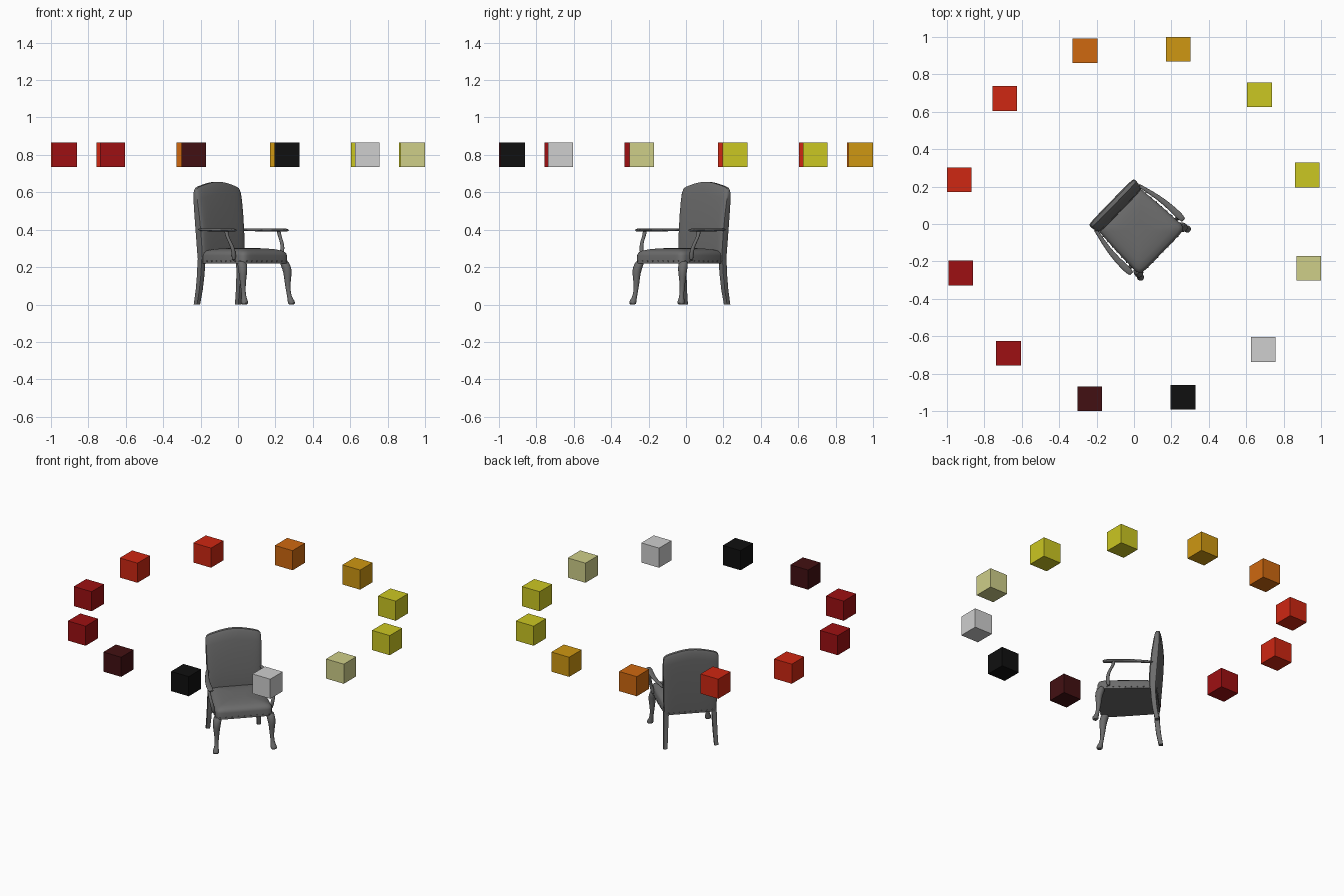
import bpy, bmesh, math
from mathutils import Vector

if "Cube" in bpy.data.objects:
    bpy.data.objects.remove(bpy.data.objects["Cube"])

TURN = math.radians(45.8)   # the chair faces a front corner


def material(name, rgb):
    mat = bpy.data.materials.new(name)
    mat.use_nodes = True
    mat.diffuse_color = (*rgb, 1)
    mat.node_tree.nodes["Principled BSDF"].inputs["Base Color"].default_value = (*rgb, 1)
    return mat


GREY = material("chair grey", (.15, .15, .15))
BLACK = material("black", (.005, .005, .005))
LIGHT = material("light grey", (.62, .62, .62))
PALE = material("pale yellow", (.62, .62, .25))
YELLOW = material("yellow", (.6, .57, .016))
AMBER = material("amber", (.62, .31, .006))
ORANGE = material("orange", (.62, .14, .005))
RED = material("red", (.62, .02, .006))
DARK_RED = material("dark red", (.34, .005, .006))
MAROON = material("maroon", (.055, .005, .006))


def finish(name, bm, mat, turn=0):
    bmesh.ops.recalc_face_normals(bm, faces=bm.faces)
    mesh = bpy.data.meshes.new(name)
    bm.to_mesh(mesh)
    bm.free()
    mesh.materials.append(mat)
    obj = bpy.data.objects.new(name, mesh)
    obj.rotation_euler.z = turn
    bpy.context.collection.objects.link(obj)
    return obj


def section(a, b, power, n):
    """Rounded rectangle outline, mirrored about its long axis."""
    pts = []
    for i in range(n):
        c = math.cos(math.tau * i / n)
        h = max(0, 1 - abs(c) ** power) ** (1 / power)
        pts.append((a * c, b * h * (1 if 2 * i < n else -1)))
    return pts


def loft(name, rings, subdivide=0):
    """Skin a list of equal rings and close both ends."""
    bm = bmesh.new()
    loops = [[bm.verts.new(p) for p in ring] for ring in rings]
    n = len(loops[0])
    for low, high in zip(loops, loops[1:]):
        for i in range(n):
            j = (i + 1) % n
            bm.faces.new((low[i], low[j], high[j], high[i]))
    for loop in (loops[0], loops[-1]):
        for i in range(n // 2):
            quad = [loop[i], loop[i + 1], loop[n - i - 1], loop[(n - i) % n]]
            bm.faces.new(list(dict.fromkeys(quad)))
    obj = finish(name, bm, GREY, TURN)
    if subdivide:
        obj.modifiers.new("smooth", "SUBSURF").levels = subdivide
        obj.modifiers["smooth"].render_levels = subdivide
    return obj


def column(name, side, path, power=2, n=10):
    """Upright limb through (x, y, z, radius) stations."""
    rings = [[(side * x + u, y + v, z) for u, v in section(r, r, power, n)]
             for x, y, z, r in path]
    return loft(name, rings, 1 if power == 2 else 0)


# Upholstered seat: straight apron and domed cushion, narrower at the back
SEAT_Y, SEAT_W, SEAT_D = -.04, .17, .175


def seat_point(x, y, z):
    return (x * (1 - .06 * y / SEAT_D), y + SEAT_Y, z)


seat_rings = []
for z, inset in [(.22, 0), (.262, 0), (.276, .004), (.287, .017), (.295, .045),
                 (.3, .085), (.302, .13)]:
    seat_rings.append([seat_point(x, y, z) for x, y in
                       section(SEAT_W - inset, SEAT_D - inset, 10, 40)])
loft("seat", seat_rings)


# Padded back: leans backwards, with an arched crest
def crest(x):
    t = min(1, abs(x) / .172)
    return .625 + .031 * math.cos(t * math.pi / 2) ** 1.3 - .018 * t ** 16


back_rings = []
for u, width, thick in [(0, .163, .024), (.15, .165, .029), (.4, .168, .03),
                        (.65, .171, .028), (.85, .173, .023), (.96, .173, .018),
                        (1, .169, .01)]:
    centre = .125 + .032 * u ** 1.4
    back_rings.append([(x, y + centre, .22 + (crest(x) - .22) * u)
                       for x, y in section(width, thick, 6, 40)])
loft("backrest", back_rings)

for side, label in ((1, "left"), (-1, "right")):
    # Curved front leg with knee, ankle and pad foot
    column(f"{label}_front_leg", side, [
        (.16, -.185, .235, .026), (.168, -.197, .2, .028), (.172, -.204, .17, .024),
        (.171, -.203, .12, .017), (.172, -.207, .075, .0125), (.175, -.214, .04, .013),
        (.179, -.222, .02, .02), (.18, -.224, .008, .021), (.18, -.224, 0, .016)])
    # Squared back leg, splayed backwards
    column(f"{label}_back_leg", side, [
        (.148, .128, .24, .017), (.151, .131, .16, .016), (.154, .139, .08, .015),
        (.158, .153, 0, .0135)], 6, 12)
    # Curved arm post
    column(f"{label}_arm_post", side, [
        (.176, -.142, .235, .012), (.184, -.147, .27, .0125), (.192, -.147, .305, .011),
        (.2, -.13, .34, .01), (.202, -.112, .37, .01), (.2, -.108, .398, .013)])
    # Flat armrest running forward from the back
    arm = []
    for x, y, z, w, h in [(.165, .13, .4, .01, .008), (.176, .08, .4, .011, .008),
                          (.192, .01, .399, .014, .008), (.2, -.07, .399, .017, .009),
                          (.2, -.13, .399, .019, .009), (.2, -.16, .398, .018, .009),
                          (.199, -.177, .397, .011, .006)]:
        arm.append([(side * x + u, y, z + v) for u, v in section(w, h, 2.5, 12)])
    loft(f"{label}_armrest", arm, 1)

# Upholstery studs along the bottom of the apron
bm = bmesh.new()
STUDS = 9
for i in range(STUDS):
    t = (i / (STUDS - 1) * 2 - 1) * .85
    spots = [seat_point(t * SEAT_W, -SEAT_D, .232), (t * .16, .15, .234)]
    spots += [seat_point(s * SEAT_W, t * SEAT_D, .232) for s in (-1, 1)]
    for spot in spots:
        made = bmesh.ops.create_icosphere(bm, subdivisions=1, radius=.004)
        bmesh.ops.translate(bm, verts=made["verts"], vec=Vector(spot))
finish("apron_studs", bm, GREY, TURN)

bpy.ops.object.select_all(action="DESELECT")
for obj in bpy.context.scene.objects:
    if obj.type == "MESH" and obj.active_material == GREY:
        obj.select_set(True)
        bpy.context.view_layer.objects.active = obj
bpy.ops.object.shade_smooth_by_angle(angle=math.radians(40))

# Ring of floating coloured cubes, evenly spaced around the chair
RING = [BLACK, LIGHT, PALE, YELLOW, YELLOW, AMBER, ORANGE, RED, RED,
        DARK_RED, DARK_RED, MAROON]
for i, mat in enumerate(RING):
    angle = math.radians(-74.2 + 30 * i)
    bm = bmesh.new()
    bmesh.ops.create_cube(bm, size=.132)
    bmesh.ops.translate(bm, verts=bm.verts, vec=Vector(
        (.963 * math.cos(angle), .963 * math.sin(angle), .8)))
    finish(f"ring_cube_{i + 1}", bm, mat)
